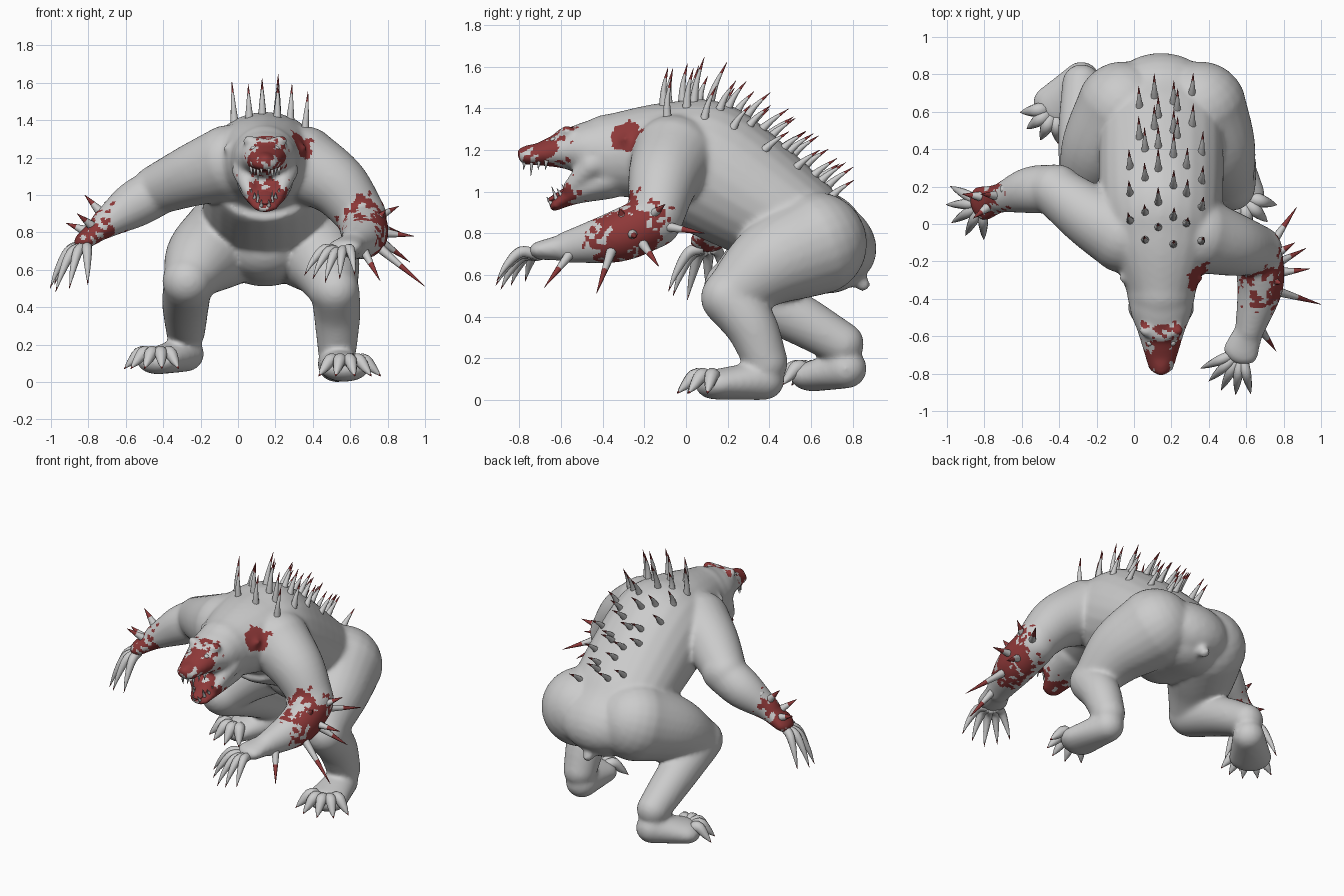
import bpy, bmesh, random
from math import sin, cos, pi, radians
from mathutils import Vector, noise
from mathutils.bvhtree import BVHTree

if "Cube" in bpy.data.objects:
    bpy.data.objects.remove(bpy.data.objects["Cube"])

random.seed(4)
blood = bpy.data.materials.new("blood_red")
blood.diffuse_color = (0.27, 0.04, 0.04, 1)
blood.use_nodes = True
blood.node_tree.nodes["Principled BSDF"].inputs["Base Color"].default_value = blood.diffuse_color
X = 0.145  # centre line of torso and head
DOWN = Vector((0, 0, -1))


def spline(keys, steps):
    k = [Vector(p if len(p) == 5 else (*p, p[3])) for p in keys]
    k = [2 * k[0] - k[1]] + k + [2 * k[-1] - k[-2]]
    out = []
    for i in range(1, len(k) - 2):
        a, b, c, d = k[i - 1:i + 3]
        for s in range(steps):
            t = s / steps
            out.append(b + ((c - a) * t + (2 * a - 5 * b + 4 * c - d) * t * t
                            + (3 * b - a - 3 * c + d) * t ** 3) / 2)
    return out + [k[-2]]


def tube(bm, keys, n=24, steps=6, dome=True, red_from=2):
    """Loft ellipses (x, y, z, half width[, half height]) along a smooth path."""
    s = spline(keys, steps)
    last = len(s) - 1
    rings = []
    for i, p in enumerate(s):
        t = (s[min(i + 1, last)] - s[max(i - 1, 0)]).to_3d().normalized()
        side = t.cross(-DOWN)
        side = side.normalized() if side.length > 0.05 else Vector((1, 0, 0))
        up = side.cross(t)
        a, b = max(p[3], 0.001), max(p[4], 0.001)
        angles = [0]
        if dome and i in (0, last):
            angles = range(-84, 1, 14) if i == 0 else range(0, 85, 14)
        for g in map(radians, angles):
            c = p.to_3d() + t * sin(g) * (a + b) / 2
            rings.append([bm.verts.new(c + cos(g) * (side * a * cos(2 * pi * j / n) + up * b * sin(2 * pi * j / n)))
                          for j in range(n)])
    for i in range(len(rings) - 1):
        for j in range(n):
            k = (j + 1) % n
            f = bm.faces.new((rings[i][j], rings[i][k], rings[i + 1][k], rings[i + 1][j]))
            f.material_index = int(i / len(rings) > red_from)
    bm.faces.new(rings[0][::-1])
    bm.faces.new(rings[-1])


def finish(name, bm):
    bmesh.ops.recalc_face_normals(bm, faces=bm.faces)
    me = bpy.data.meshes.new(name)
    bm.to_mesh(me)
    bm.free()
    me.materials.append(None)
    me.materials.append(blood)
    for p in me.polygons:
        p.use_smooth = True
    ob = bpy.data.objects.new(name, me)
    bpy.context.collection.objects.link(ob)
    return ob


# body masses, fused below
bm = bmesh.new()


def middle(*keys):
    tube(bm, [(X, *k) for k in keys])


def limb(radii, *points):
    tube(bm, [(*p, r) for p, r in zip(points, radii)])


middle((.68, .76, .29, .20), (.52, .85, .33, .25), (.10, 1.115, .33, .32),
       (-.08, 1.18, .29, .255), (-.36, 1.18, .185, .195))                  # torso and neck
middle((.44, .72, .22, .18), (.66, .68, .24, .17))                         # belly and pelvis
middle((-.30, 1.18, .185, .19), (-.47, 1.2, .165, .145), (-.58, 1.2, .125, .095), (-.75, 1.17, .075, .042))  # skull
middle((-.38, 1.06, .15, .10), (-.52, 1.0, .12, .06), (-.61, .945, .08, .03))      # lower jaw
middle((-.74, 1.195, .05, .035), (-.78, 1.19, .04, .028))                          # nose
middle((.74, .66, .06), (.85, .555, .036))                                         # tail
for s in (-1, 1):
    tube(bm, [(X + s * .16, -.30, 1.22, .035), (X + s * .20, -.29, 1.25, .025)])   # ear
    tube(bm, [(X + s * .02, -.60, 1.275, .028), (X + s * .09, -.57, 1.29, .03)])   # brow
    tube(bm, [(X + s * .12, -.45, 1.13, .06), (X + s * .085, -.56, 1.02, .035)])   # cheek

thigh, shank = (.25, .205, .135), (.13, .125, .105)
upper_arm, forearm = (.205, .17, .135), (.13, .125, .08)
limb(thigh, (.355, .62, .75), (.45, .40, .65), (.51, .21, .50))
limb(shank, (.52, .20, .49), (.53, .31, .36), (.53, .385, .18))
limb(thigh, (-.06, .62, .76), (-.19, .40, .66), (-.27, .22, .54))
limb(shank, (-.27, .24, .52), (-.28, .50, .41), (-.28, .75, .27))
limb(upper_arm, (.35, -.06, 1.165), (.53, -.11, 1.05), (.66, -.14, .89))
limb(forearm, (.665, -.15, .86), (.675, -.33, .785), (.62, -.56, .735))
limb(upper_arm, (-.05, -.06, 1.17), (-.23, .04, 1.11), (-.43, .185, 1.03))
limb(forearm, (-.41, .19, 1.03), (-.56, .18, .945), (-.71, .14, .845))

# hands and feet: root, palm, heading, spread, reach, tip height, digit radius
extremities = [((.62, -.56, .735), (.572, -.68, .72), 243, 20, .235, .53, .027),
               ((-.71, .14, .84), (-.81, .11, .765), 212, 30, .195, .48, .027),
               ((.525, .375, .095), (.57, .15, .075), 286, 30, .20, .03, .037),
               ((-.28, .77, .15), (-.42, .62, .115), 245, 29, .19, .07, .037)]
for root, palm, *_, tip_z, r in extremities:
    thick = 2 if r > .03 else 1.8
    tube(bm, [(*root, r * 2.7, r * 2.6), (*palm, r * 3.6, r * thick)])

raw = finish("body", bm)
m = raw.modifiers.new("fuse", 'REMESH')
m.mode, m.voxel_size, m.use_smooth_shade = 'VOXEL', 0.013, True
m = raw.modifiers.new("soften", 'SMOOTH')
m.factor, m.iterations = 0.5, 14
me = bpy.data.meshes.new_from_object(raw.evaluated_get(bpy.context.evaluated_depsgraph_get()))
raw.modifiers.clear()
raw.data = me
me.materials.clear()
me.materials.append(None)
me.materials.append(blood)

# blood stains on face, jaw, neck and forearms
stains = [((X, -.70, 1.22), .14), ((X, -.60, 1.0), .11), ((.35, -.28, 1.26), .07),
          ((.76, -.28, .81), .16), ((-.80, .12, .82), .12)]
for p in me.polygons:
    p.use_smooth = True
    n = noise.noise(p.center * 14) + noise.noise(p.center * 31)
    p.material_index = int(any((p.center - Vector(c)).length < r * (1 + .8 * n) for c, r in stains))
bvh = BVHTree.FromPolygons([v.co for v in me.vertices], [p.vertices for p in me.polygons])

# fingers and toes ending in claws, fanned out from each palm
bm = bmesh.new()
for _, palm, heading, spread, reach, tip_z, r in extremities:
    a = Vector(palm)
    hand = r < .03
    for i in range(-2, 3):
        g = radians(heading + spread * i)
        b = Vector((a.x + reach * cos(g), a.y + reach * sin(g), tip_z + .02 * abs(i) * hand))

        def at(t, lift, w):
            return (*(a.lerp(b, t) - DOWN * lift), w)
        tube(bm, [at(.15, 0, r), at(.5, .065, r), at(.8, .045 if hand else .03, r * .6), at(1, 0, .001)],
             n=10, steps=4, dome=False, red_from=.84)
finish("fingers_toes_and_claws", bm)


def spike(bm, base, tip, r, bend=0, red=.6):
    base, tip = Vector(base), Vector(tip)
    mid = base.lerp(tip, .5) + Vector((0, -bend, 0))
    tube(bm, [(*base, r), (*mid, r * .55), (*tip, .001)], n=8, steps=4, dome=False, red_from=red)


# back spikes in staggered rows, rooted on the skin, leaning further back towards the rear
bm = bmesh.new()
for row in range(11):
    for col in (-1, 0, 1):
        y = -.10 + row * .076 + .03 * abs(col) + random.uniform(-.02, .02)
        x = .17 + col * (.15 if row < 7 else .10) + .04 * (-1) ** row
        hit = bvh.ray_cast(Vector((x, y, 3)), DOWN)[0]
        lean = min(max((y + .02) / .4, 0), 1)
        d = Vector(((x - X) * .35, .1 + .75 * lean, 1 - .35 * lean)).normalized()
        length = (.2 if row < 4 and (col == 0 or row < 2) else .145) * random.uniform(.85, 1.1)
        spike(bm, hit - d * .03, hit + d * length, .024, .01)
finish("back_spikes", bm)

# forearm spikes
bm = bmesh.new()
right_tips = [(1.0, -.43, .51), (.86, -.10, .94), (.94, -.24, .78), (.87, .09, .80),
              (.76, -.68, .54), (.92, -.13, .64), (.79, -.32, .92)]
left_tips = [(-.82, .16, 1.0), (-.92, .16, .85), (-.67, .20, .98), (-.86, .03, .90)]
for core, tips in (((.69, -.28, .8), right_tips), ((-.72, .14, .85), left_tips)):
    for tip in tips:
        skin = bvh.find_nearest(Vector(tip))[0]
        spike(bm, skin.lerp(Vector(core), .3), tip, .028, red=.4)
finish("forearm_spikes", bm)

# teeth, long canines second from the middle
bm = bmesh.new()
for s in (-1, 1):
    for i in range(4):
        x, y, l = X + s * (.02 + .018 * i), .035 * i, .055 if i == 1 else .025
        spike(bm, (x, y - .775, 1.15), (x, y - .78, 1.13 - l), .011, red=2)
        spike(bm, (x, y * .7 - .645, .94 + .02 * i), (x, y * .7 - .67, .95 + .02 * i + l), .011, red=2)
finish("teeth", bm)

# tongue and eyes
bm = bmesh.new()
tube(bm, [(X, -.50, 1.05, .06, .02), (X, -.645, .965, .035, .012)], n=12, red_from=-1)
finish("tongue", bm)
for s, name in ((-1, "eye_right"), (1, "eye_left")):
    bm = bmesh.new()
    bmesh.ops.create_uvsphere(bm, u_segments=12, v_segments=8, radius=.018)
    bmesh.ops.translate(bm, verts=bm.verts, vec=(X + s * .06, -.635, 1.245))
    finish(name, bm)
